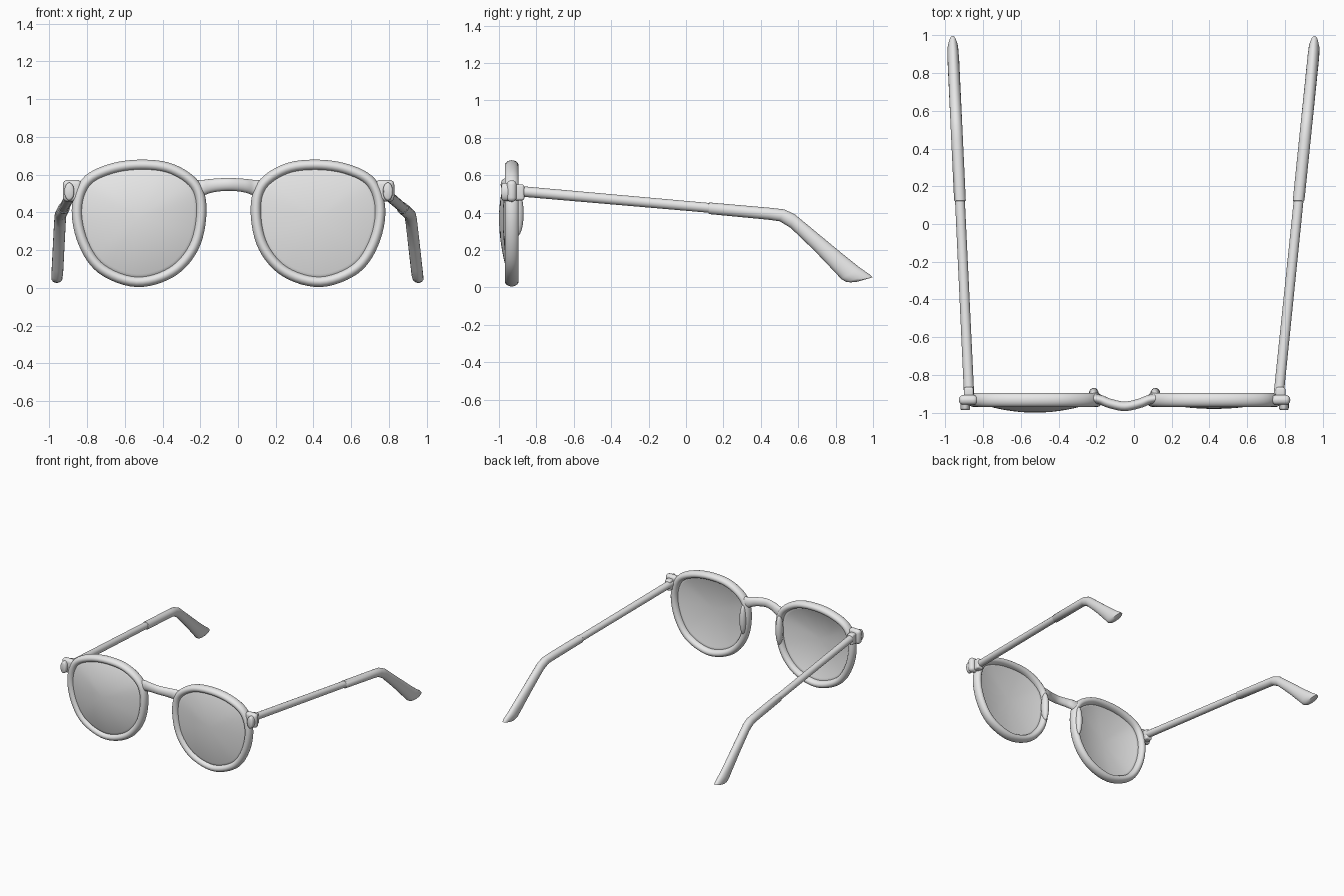
import bpy, bmesh, math
from mathutils import Vector as V

if "Cube" in bpy.data.objects:
    bpy.data.objects.remove(bpy.data.objects["Cube"])

AX = -0.05          # symmetry axis of the front frame
FY = -0.932         # depth of the frame plane

grey = bpy.data.materials.new("light grey")
grey.diffuse_color = (0.8, 0.8, 0.8, 1)
grey.use_nodes = True
grey.node_tree.nodes["Principled BSDF"].inputs["Base Color"].default_value = grey.diffuse_color


def finish(name, bm, angle=40):
    bmesh.ops.recalc_face_normals(bm, faces=bm.faces)
    me = bpy.data.meshes.new(name)
    bm.to_mesh(me)
    bm.free()
    me.materials.append(grey)
    ob = bpy.data.objects.new(name, me)
    bpy.context.collection.objects.link(ob)
    bpy.ops.object.select_all(action='DESELECT')
    ob.select_set(True)
    bpy.context.view_layer.objects.active = ob
    bpy.ops.object.shade_smooth_by_angle(angle=math.radians(angle))
    return ob


def skin(name, rings, loop=False):
    """Skin a list of elliptical rings (centre, axis u, axis v)."""
    bm, n = bmesh.new(), 20
    rows = [[bm.verts.new(c + u * math.cos(2 * math.pi * i / n) + v * math.sin(2 * math.pi * i / n))
             for i in range(n)] for c, u, v in rings]
    for a in range(len(rows) if loop else len(rows) - 1):
        r, s = rows[a], rows[(a + 1) % len(rows)]
        for i in range(n):
            j = (i + 1) % n
            bm.faces.new((r[i], r[j], s[j], s[i]))
    if not loop:
        bm.faces.new(rows[0])
        bm.faces.new(rows[-1])
    return finish(name, bm)


def spline(pts, steps, closed):
    """Smooth curve through the points."""
    pts = [V(p) for p in pts]
    n, out = len(pts), []
    get = (lambda i: pts[i % n]) if closed else (lambda i: pts[max(0, min(n - 1, i))])
    for i in range(n if closed else n - 1):
        a, b, c, d = (get(i + k) for k in (-1, 0, 1, 2))
        for k in range(steps):
            t = k / steps
            out.append(0.5 * (2 * b + (c - a) * t + (2 * a - 5 * b + 4 * c - d) * t * t
                              + (3 * b - a - 3 * c + d) * t ** 3))
    if not closed:
        out.append(pts[-1])
    return out


def block(name, centre, size, bevel):
    bm = bmesh.new()
    bmesh.ops.create_cube(bm, size=1)
    for v in bm.verts:
        v.co = V(centre) + V([v.co[i] * size[i] for i in range(3)])
    bmesh.ops.bevel(bm, geom=bm.edges[:], offset=bevel, segments=4, profile=0.5, affect='EDGES')
    return finish(name, bm)


# rim centre line (distance from the axis, height)
RIM = [(.465, .652), (.63, .628), (.757, .557), (.803, .413), (.768, .238), (.67, .10),
       (.487, .033), (.302, .085), (.185, .217), (.145, .397), (.175, .54), (.302, .63)]

for s, side, dome in ((-1, "left", .06), (1, "right", .04)):
    path = [V((AX + s * p.x, FY, p.y)) for p in spline(RIM, 6, True)]
    n = len(path)

    # rim
    rings = []
    for i, p in enumerate(path):
        t = (path[(i + 1) % n] - path[i - 1]).normalized()
        rings.append((p, V((t.z, 0, -t.x)) * .028, V((0, .037, 0))))
    skin(side + "_rim", rings, True)

    # domed lens
    bm = bmesh.new()
    mid = sum(path, V()) / n
    rows = []
    for k in range(1, 9):
        f = k / 8
        rows.append([bm.verts.new(mid.lerp(p, f) + V((0, -dome * (1 - f * f), 0))) for p in path])
    tip = bm.verts.new(mid + V((0, -dome, 0)))
    for i in range(n):
        j = (i + 1) % n
        bm.faces.new((tip, rows[0][i], rows[0][j]))
        for a, b in zip(rows, rows[1:]):
            bm.faces.new((a[i], b[i], b[j], a[j]))
    lens = finish(side + "_lens", bm)
    mod = lens.modifiers.new("thickness", 'SOLIDIFY')
    mod.thickness = .015
    mod.offset = 0

    # nose pad
    bm = bmesh.new()
    bmesh.ops.create_uvsphere(bm, u_segments=20, v_segments=12, radius=1)
    for v in bm.verts:
        v.co = V((AX + s * .163 + v.co.x * .027, -.902 + v.co.y * .034, .395 + v.co.z * .12))
    finish(side + "_nose_pad", bm, 60)

    # end piece, hinge and rivet
    block(side + "_end_piece", (AX + s * .828, FY, .515), (.1, .052, .115), .024)
    block(side + "_hinge", (AX + s * .826, -.892, .508), (.052, .055, .085), .012)
    x = AX + s * .844
    skin(side + "_rivet", [(V((x, y, .511)), V((.026 * f, 0, 0)), V((0, 0, .048 * f)))
                           for y, f in ((-.93, 1), (-.975, 1), (-.982, .93), (-.986, .75))])

# bridge
HALF = [(.165, -.925, .522), (.125, -.932, .533), (.08, -.95, .543)]
pts = [(AX - x, y, z) for x, y, z in HALF] + [(AX, -.966, .549)] + \
      [(AX + x, y, z) for x, y, z in reversed(HALF)]
path = spline(pts, 5, False)
rings = []
for i, p in enumerate(path):
    t = (path[min(i + 1, len(path) - 1)] - path[max(i - 1, 0)]).normalized()
    side_dir = V((-t.y, t.x, 0)).normalized()
    flare = 1 + .45 * (abs(p.x - AX) / .165) ** 3
    rings.append((p, V((0, 0, .034 * flare)), side_dir * .025))
skin("bridge", rings)

# temples: profile as (top y, top z, bottom y, bottom z, half width)
ROD = [(-.9, .543, -.9, .487, .027), (.15, .449, .15, .397, .026)]
SLEEVE = [(.12, .450, .12, .396, .027), (.125, .454, .125, .392, .031), (.445, .426, .44, .362, .031),
          (.525, .417, .5, .354, .031), (.58, .392, .56, .318, .031), (.714, .281, .685, .198, .031),
          (.846, .172, .79, .088, .031), (.93, .105, .83, .045, .031), (.985, .067, .855, .030, .029),
          (.997, .054, .88, .027, .023), (.985, .050, .91, .029, .012)]
for side, x0, x1 in (("left", -.875, -.961), ("right", .769, .957)):
    for part, prof in (("temple", ROD), ("temple_tip", SLEEVE)):
        rings = []
        for ty, tz, by, bz, w in prof:
            y = (ty + by) / 2
            x = x0 + (x1 - x0) * (y + .88) / 1.83
            rings.append((V((x, y, (tz + bz) / 2)), V((0, (ty - by) / 2, (tz - bz) / 2)), V((w, 0, 0))))
        skin(side + "_" + part, rings)
